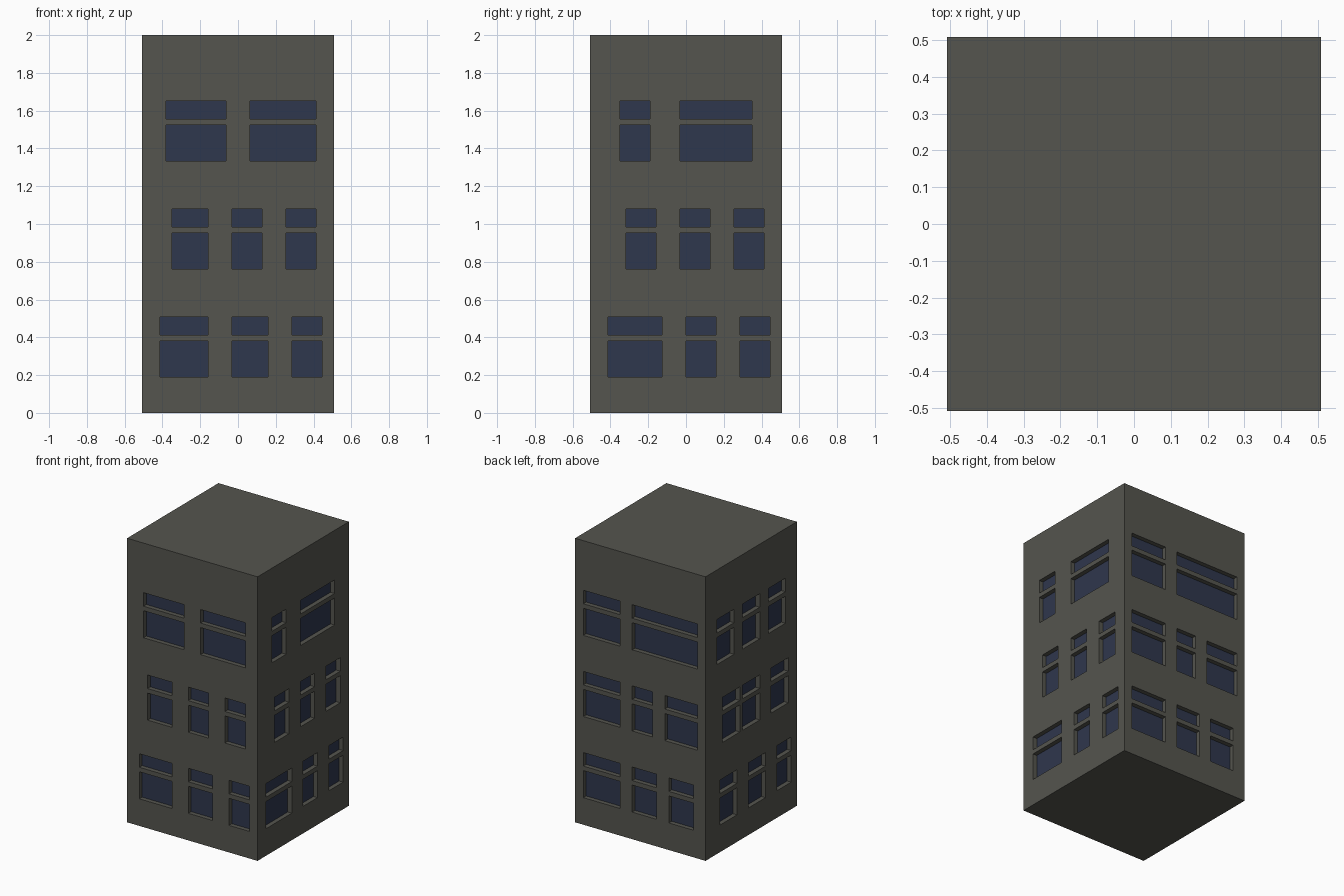
import bpy, bmesh

if "Cube" in bpy.data.objects:
    bpy.data.objects.remove(bpy.data.objects["Cube"])

U = 2 / 63          # module: building is 32 x 32 x 63 modules
H = 16              # half width in modules
TOP = 63
FLOORS = (6, 24, 42)                # window sill heights
PANES = ((0, 6), (7, 10))           # lower and upper pane above the sill
DEPTH = 1                           # window recess

# window spans along each wall, listed from the bottom floor up
WINDOWS = {
    "front": [[(-13, -5), (-1, 5), (9, 14)],
              [(-11, -5), (-1, 4), (8, 13)],
              [(-12, -2), (2, 13)]],
    "right": [[(-13, -4), (0, 5), (9, 14)],
              [(-10, -5), (-1, 4), (8, 13)],
              [(-11, -6), (-1, 11)]],
    "back":  [[(-13, -7), (-4, 2), (5, 14)],
              [(-14, -6), (-3, 2), (5, 14)],
              [(-14, 2), (5, 14)]],
    "left":  [[(-14, -9), (-5, 1), (5, 11)],
              [(-13, -7), (-3, 3), (4, 10)],
              [(-12, -6), (-3, 3), (6, 12)]],
}
PLACE = {
    "front": lambda u, d, z: (u, d - H, z),
    "right": lambda u, d, z: (H - d, u, z),
    "back":  lambda u, d, z: (u, H - d, z),
    "left":  lambda u, d, z: (d - H, u, z),
}


def material(name, rgb):
    m = bpy.data.materials.new(name)
    m.diffuse_color = (*rgb, 1)
    m.use_nodes = True
    m.node_tree.nodes["Principled BSDF"].inputs["Base Color"].default_value = m.diffuse_color
    return m


bm = bmesh.new()


def quad(place, pts, mat=0):
    f = bm.faces.new([bm.verts.new([c * U for c in place(*p)]) for p in pts])
    f.material_index = mat


def build_wall(side):
    """Wall as a grid of quads, with window cells pushed in and reveals added."""
    place = PLACE[side]
    rects = [(a, b, s + lo, s + hi)
             for s, spans in zip(FLOORS, WINDOWS[side])
             for a, b in spans for lo, hi in PANES]
    us = sorted({-H, H} | {v for r in rects for v in r[:2]})
    zs = sorted({0, TOP} | {v for r in rects for v in r[2:]})

    def glazed(i, j):
        if not (0 <= i < len(us) - 1 and 0 <= j < len(zs) - 1):
            return False
        u, z = (us[i] + us[i + 1]) / 2, (zs[j] + zs[j + 1]) / 2
        return any(a < u < b and c < z < e for a, b, c, e in rects)

    for i in range(len(us) - 1):
        for j in range(len(zs) - 1):
            u0, u1, z0, z1 = us[i], us[i + 1], zs[j], zs[j + 1]
            g = glazed(i, j)
            d = DEPTH if g else 0
            quad(place, [(u0, d, z0), (u1, d, z0), (u1, d, z1), (u0, d, z1)], int(g))
            if g:
                for di, dj, p, q in ((-1, 0, (u0, z0), (u0, z1)), (1, 0, (u1, z0), (u1, z1)),
                                     (0, -1, (u0, z0), (u1, z0)), (0, 1, (u0, z1), (u1, z1))):
                    if not glazed(i + di, j + dj):
                        quad(place, [(p[0], 0, p[1]), (q[0], 0, q[1]),
                                     (q[0], DEPTH, q[1]), (p[0], DEPTH, p[1])])


for side in WINDOWS:
    build_wall(side)

# roof and base close the open ends of the tower
bmesh.ops.remove_doubles(bm, verts=bm.verts, dist=0.0005)
bmesh.ops.holes_fill(bm, edges=[e for e in bm.edges if e.is_boundary], sides=0)
for f in bm.faces:
    if all(abs(v.co.z - f.verts[0].co.z) < 1e-5 for v in f.verts):
        f.material_index = 0
bmesh.ops.recalc_face_normals(bm, faces=bm.faces)

mesh = bpy.data.meshes.new("building")
mesh.materials.append(material("grey wall", (0.090, 0.090, 0.077)))
mesh.materials.append(material("dark blue glass", (0.028, 0.038, 0.074)))
bm.to_mesh(mesh)
bm.free()
bpy.context.collection.objects.link(bpy.data.objects.new("building", mesh))
